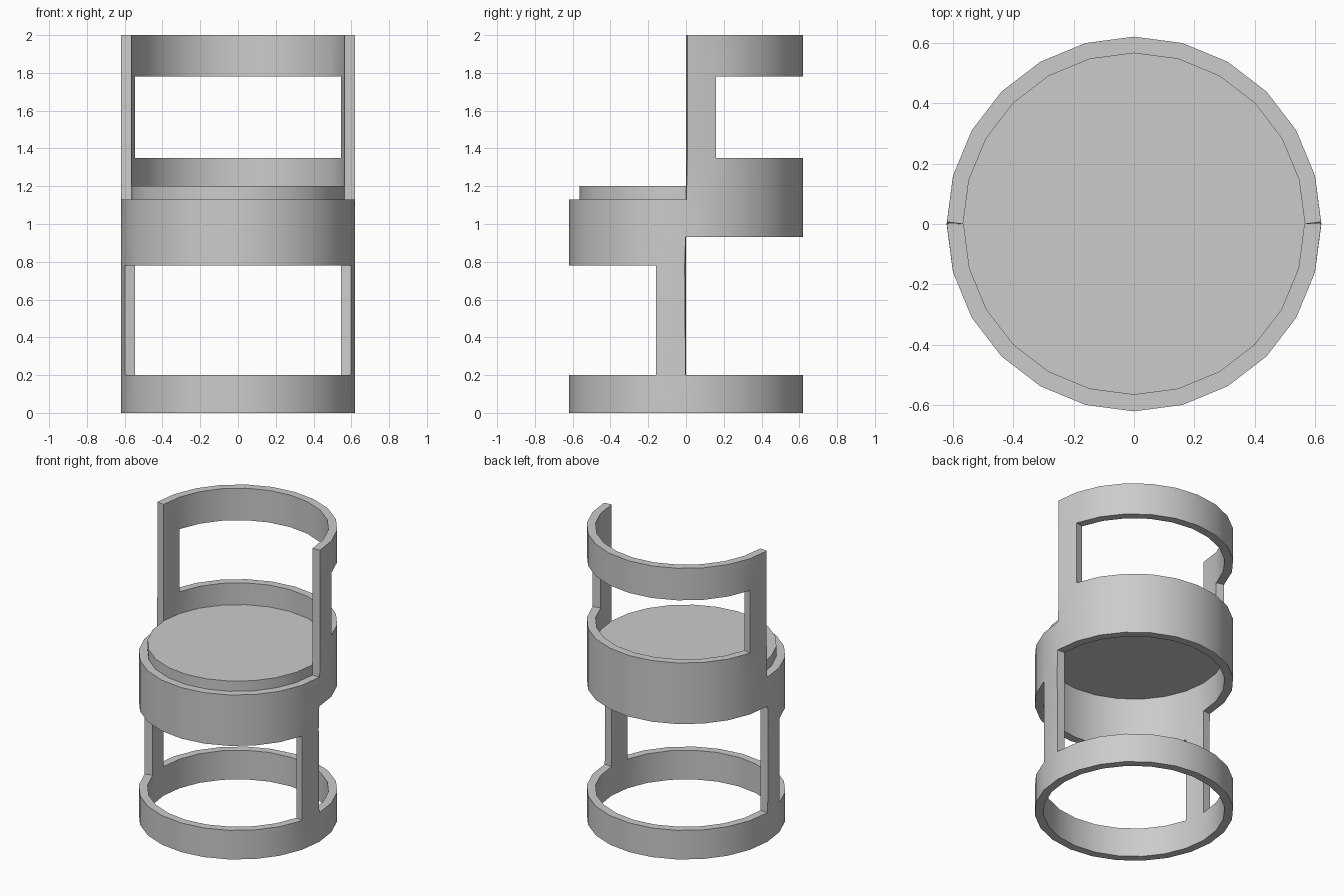
import bpy
import bmesh
from math import cos, sin, pi, radians

SEGMENTS = 24
RADIUS = 0.565
WALL = 0.054

cube = bpy.data.objects.get("Cube")
if cube:
    bpy.data.objects.remove(cube, do_unlink=True)

grey = bpy.data.materials.new("plain_grey")
grey.use_nodes = True
grey.diffuse_color = (0.6, 0.6, 0.6, 1)
shader = grey.node_tree.nodes["Principled BSDF"]
shader.inputs["Base Color"].default_value = grey.diffuse_color
shader.inputs["Roughness"].default_value = 0.7


def make_object(name, bm):
    mesh = bpy.data.meshes.new(name)
    bm.to_mesh(mesh)
    bm.free()
    mesh.materials.append(grey)
    obj = bpy.data.objects.new(name, mesh)
    bpy.context.collection.objects.link(obj)
    bpy.ops.object.select_all(action="DESELECT")
    obj.select_set(True)
    bpy.context.view_layer.objects.active = obj
    return obj


# Which segments of the tube remain in each height band
back = set(range(SEGMENTS // 2))
front = set(range(SEGMENTS // 2, SEGMENTS))
back_posts = {min(back), max(back)}
front_posts = {min(front), max(front)}
bands = [
    (0.00, 0.20, back | front),   # floor ring
    (0.20, 0.78, front_posts),    # legs
    (0.78, 0.93, front),          # front apron
    (0.93, 1.13, back | front),   # seat ring
    (1.13, 1.35, back),           # low back rail
    (1.35, 1.78, back_posts),     # back posts
    (1.78, 2.00, back),           # top rail
]

# Chair frame: one cut-out cylindrical sheet, thickened outwards
bm = bmesh.new()
for low, high, kept in bands:
    for i in kept:
        a, b = (2 * pi * k / SEGMENTS for k in (i, i + 1))
        corners = [(a, low), (b, low), (b, high), (a, high)]
        bm.faces.new([bm.verts.new((RADIUS * cos(t), RADIUS * sin(t), z))
                      for t, z in corners])
bmesh.ops.remove_doubles(bm, verts=bm.verts, dist=0.0001)
frame = make_object("chair_frame", bm)
solid = frame.modifiers.new("wall_thickness", "SOLIDIFY")
solid.thickness = WALL
solid.offset = 1
solid.use_even_offset = True
bpy.ops.object.modifier_apply(modifier=solid.name)
bpy.ops.object.shade_smooth_by_angle(angle=radians(30))

# Seat: flat disc resting in the ring
bm = bmesh.new()
bmesh.ops.create_cone(bm, cap_ends=True, segments=SEGMENTS,
                      radius1=RADIUS, radius2=RADIUS, depth=0.07)
bmesh.ops.translate(bm, verts=bm.verts, vec=(0, 0, 1.165))
make_object("seat", bm)
bpy.ops.object.shade_smooth_by_angle(angle=radians(30))
